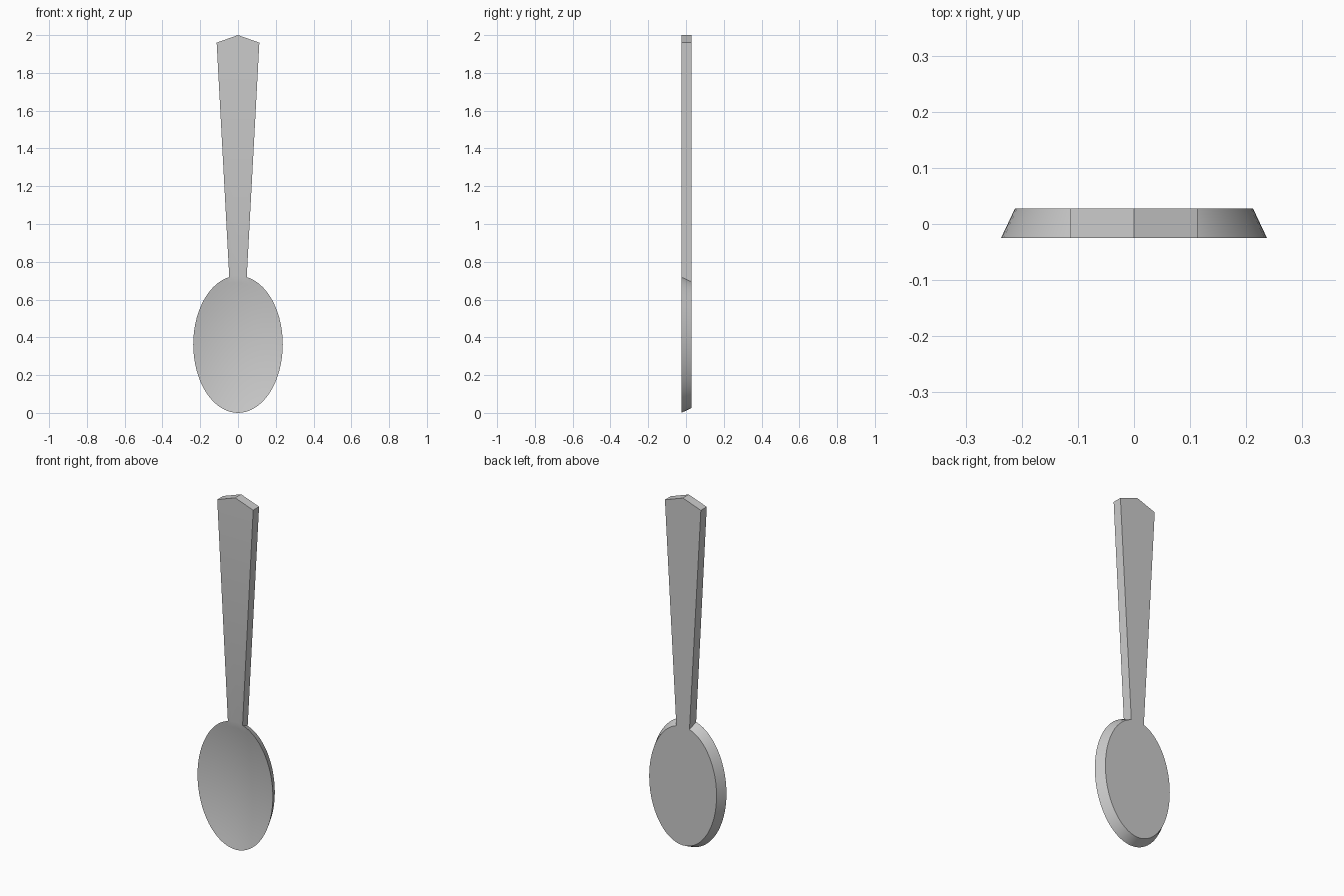
import bpy, bmesh
from math import sin, cos, pi, radians

cube = bpy.data.objects.get("Cube")
if cube:
    bpy.data.objects.remove(cube, do_unlink=True)

FRONT, BACK = -0.025, 0.028
MID_Z, SEGMENTS, RINGS = 0.363, 64, 10
DISH_DEPTH = 0.035
NECK = 2                      # rim segments on each side of the neck

metal = bpy.data.materials.new("grey metal")
metal.use_nodes = True
colour = (0.6, 0.6, 0.6, 1)
metal.diffuse_color = colour
metal.node_tree.nodes["Principled BSDF"].inputs["Base Color"].default_value = colour

bm = bmesh.new()


def ellipse(rx, rz, y):
    """Ring of vertices, starting at the top and running towards +x."""
    angles = [2 * pi * i / SEGMENTS for i in range(SEGMENTS)]
    return [bm.verts.new((rx * sin(a), y, MID_Z + rz * cos(a))) for a in angles]


def bridge(a, b, skip=()):
    for i in range(SEGMENTS):
        if i not in skip:
            j = (i + 1) % SEGMENTS
            bm.faces.new((a[i], a[j], b[j], b[i]))


# Hollow of the bowl, from the rim to its lowest point
dish = []
for k in range(RINGS):
    r = 1 - k / RINGS
    dish.append(ellipse(0.237 * r, 0.363 * r, FRONT + DISH_DEPTH * (1 - r * r)))
for outer, inner in zip(dish, dish[1:]):
    bridge(outer, inner)
centre = bm.verts.new((0, FRONT + DISH_DEPTH, MID_Z))
for i in range(SEGMENTS):
    bm.faces.new((dish[-1][i], dish[-1][(i + 1) % SEGMENTS], centre))

# Sloping side and flat back of the bowl, left open at the neck
rim, base = dish[0], ellipse(0.212, 0.338, BACK)
bridge(rim, base, skip=[i % SEGMENTS for i in range(-NECK, NECK)])
bm.faces.new(base)

# Flared handle with a pointed end, grown from the neck
tip = [(0.113, 1.96), (0, 2), (-0.113, 1.96)]
loops = []
for ring, y in ((rim, FRONT), (base, BACK)):
    neck = [ring[i] for i in range(-NECK, NECK + 1)]
    loops.append(neck + [bm.verts.new((x, y, z)) for x, z in tip])
    bm.faces.new(loops[-1])
front, back = loops
for i in range(2 * NECK, len(front)):
    j = (i + 1) % len(front)
    bm.faces.new((front[i], front[j], back[j], back[i]))

bmesh.ops.recalc_face_normals(bm, faces=bm.faces)
mesh = bpy.data.meshes.new("spoon")
bm.to_mesh(mesh)
bm.free()
mesh.materials.append(metal)
spoon = bpy.data.objects.new("spoon", mesh)
bpy.context.collection.objects.link(spoon)

bpy.ops.object.select_all(action="DESELECT")
spoon.select_set(True)
bpy.context.view_layer.objects.active = spoon
bpy.ops.object.shade_smooth_by_angle(angle=radians(30))
